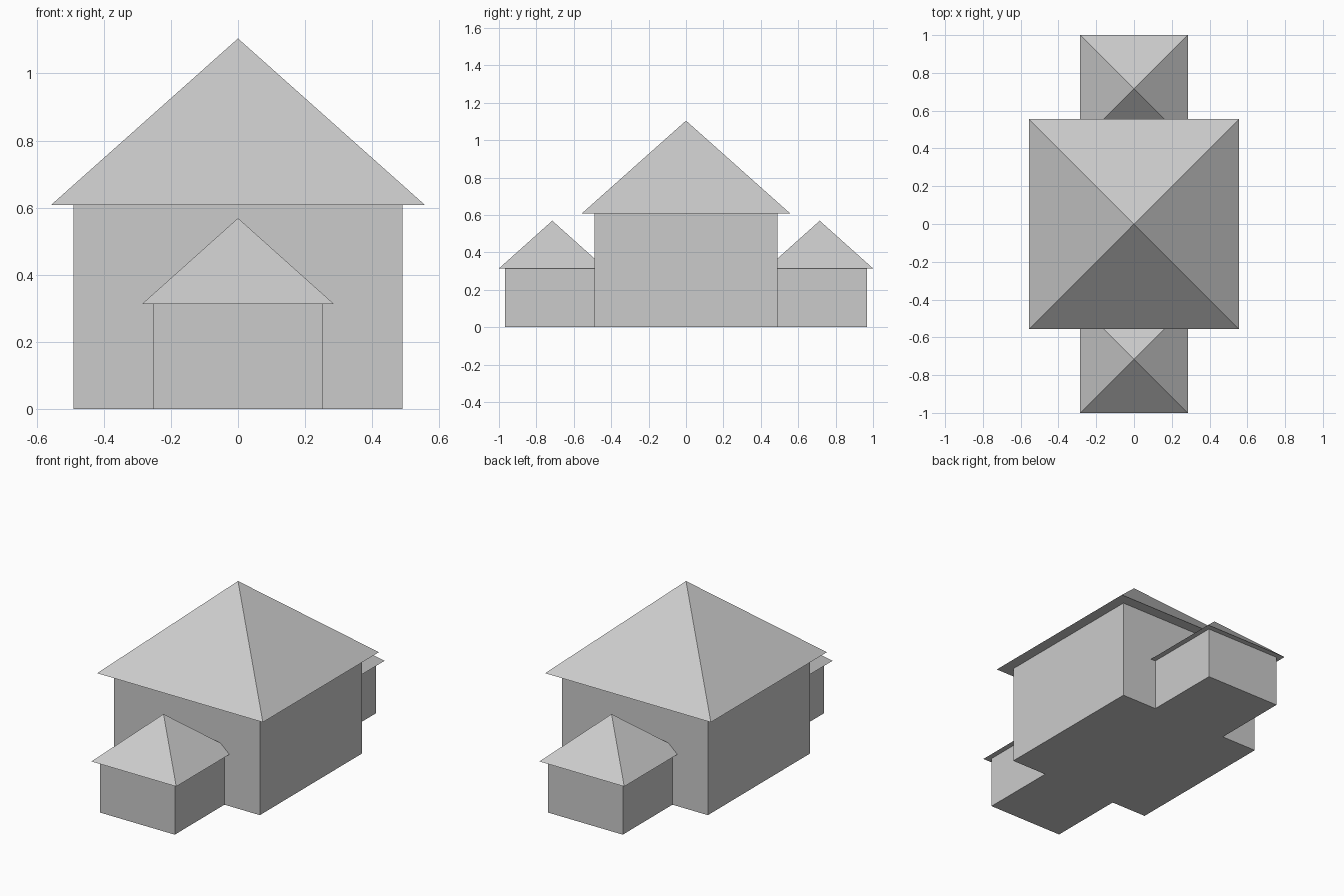
import bpy
import math

cube = bpy.data.objects.get("Cube")
if cube:
    bpy.data.objects.remove(cube, do_unlink=True)

# One plain grey for everything
grey = bpy.data.materials.new("light_grey")
grey.use_nodes = True
colour = (0.6, 0.6, 0.6, 1)
grey.diffuse_color = colour
grey.node_tree.nodes["Principled BSDF"].inputs["Base Color"].default_value = colour


def finish(name):
    obj = bpy.context.object
    obj.name = name
    obj.data.materials.append(grey)
    return obj


def pavilion(name, y, wall, eave, wall_top, apex):
    """Square block under an overhanging pyramid roof; wall and eave are half widths."""
    # Walls
    bpy.ops.mesh.primitive_cube_add(size=2, location=(0, y, wall_top / 2))
    walls = finish(name + "_walls")
    walls.scale = (wall, wall, wall_top / 2)
    # Roof, turned so its sides line up with the walls
    bpy.ops.mesh.primitive_cone_add(
        vertices=4, radius1=eave * math.sqrt(2), radius2=0, depth=apex - wall_top,
        location=(0, y, (wall_top + apex) / 2), rotation=(0, 0, math.pi / 4))
    finish(name + "_roof")


pavilion("main_house", 0, 0.49, 0.557, 0.608, 1.104)

# Matching porches at the front and back
for name, side in (("front_porch", -1), ("back_porch", 1)):
    pavilion(name, side * 0.715, 0.252, 0.285, 0.314, 0.569)
